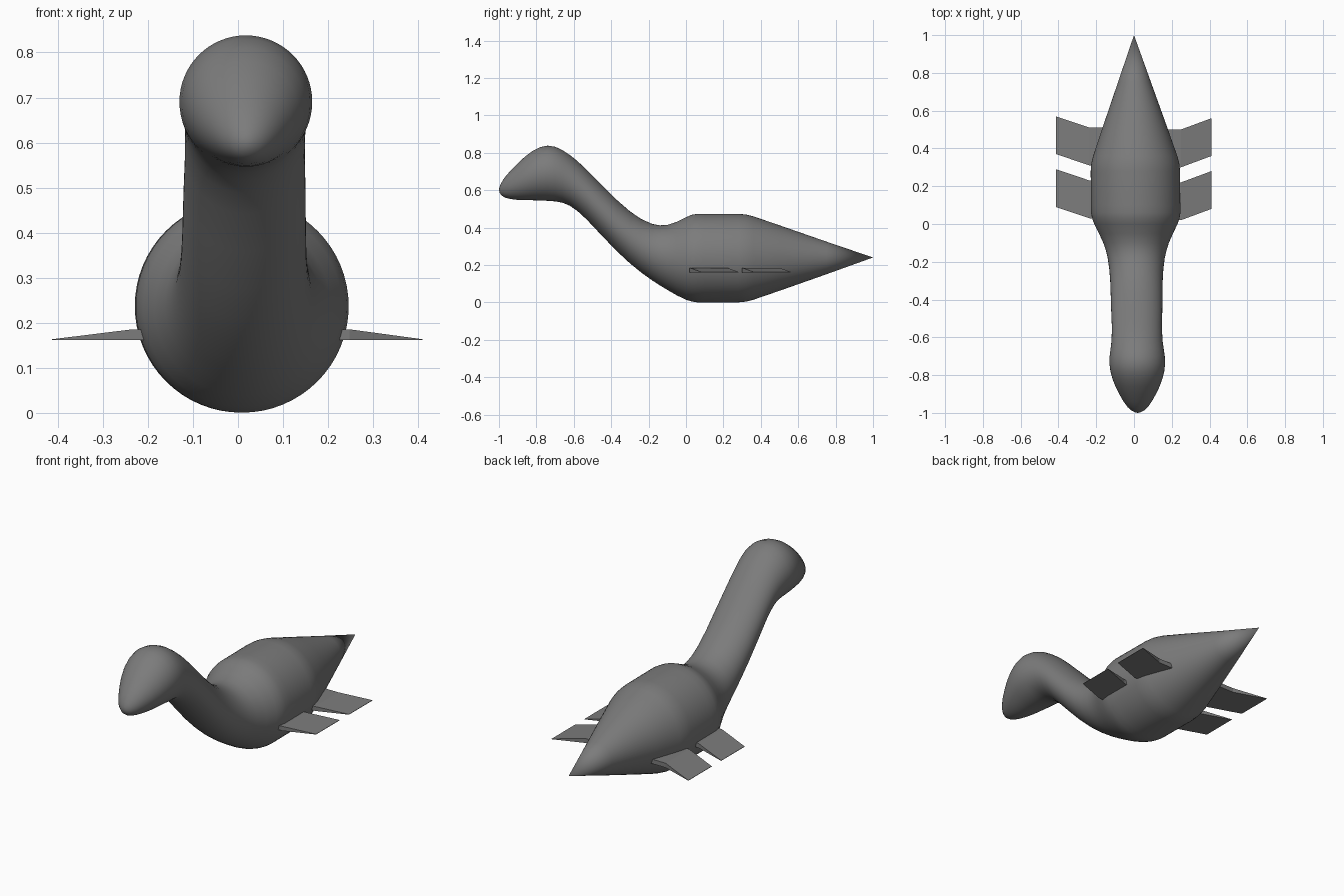
import bpy, bmesh, math

if "Cube" in bpy.data.objects:
    bpy.data.objects.remove(bpy.data.objects["Cube"])

grey = bpy.data.materials.new("grey")
grey.diffuse_color = (0.2, 0.2, 0.2, 1)
grey.use_nodes = True
grey.node_tree.nodes["Principled BSDF"].inputs["Base Color"].default_value = grey.diffuse_color


def finish(name, bm):
    bmesh.ops.recalc_face_normals(bm, faces=bm.faces)
    mesh = bpy.data.meshes.new(name)
    bm.to_mesh(mesh)
    bm.free()
    mesh.materials.append(grey)
    obj = bpy.data.objects.new(name, mesh)
    bpy.context.collection.objects.link(obj)
    return obj


# Body, neck and head: upright circular rings given as (y, top z, bottom z)
PROFILE = [
    (-0.997, 0.618, 0.588), (-0.988, 0.638, 0.573), (-0.97, 0.667, 0.561),
    (-0.94, 0.702, 0.553), (-0.90, 0.743, 0.548), (-0.86, 0.780, 0.546),
    (-0.82, 0.810, 0.546), (-0.78, 0.830, 0.545), (-0.74, 0.838, 0.543),
    (-0.70, 0.832, 0.540), (-0.66, 0.814, 0.533), (-0.62, 0.787, 0.516),
    (-0.58, 0.755, 0.488), (-0.53, 0.708, 0.442), (-0.45, 0.628, 0.357),
    (-0.37, 0.548, 0.274), (-0.30, 0.487, 0.209), (-0.24, 0.446, 0.160),
    (-0.18, 0.419, 0.117), (-0.14, 0.412, 0.091), (-0.10, 0.414, 0.067),
    (-0.05, 0.430, 0.038), (0.00, 0.455, 0.014), (0.03, 0.468, 0.005),
    (0.06, 0.473, 0.0), (0.10, 0.473, 0.0), (0.28, 0.473, 0.0),
    (0.32, 0.470, 0.004), (0.36, 0.460, 0.014), (0.50, 0.412, 0.062),
    (0.75, 0.325, 0.150),
]
SIDES = 64
NOSE, TAIL = (0.02, -1.0, 0.602), (0.0, 1.0, 0.24)

bm = bmesh.new()
rings = []
for y, top, bottom in PROFILE:
    r, cz = (top - bottom) / 2, (top + bottom) / 2
    # the centre line leans very slightly sideways
    cx = 0.01 - 0.01 * y if y < 0.3 else 0.01 * (1 - y)
    rings.append([bm.verts.new((cx + r * math.cos(2 * math.pi * i / SIDES), y,
                                cz + r * math.sin(2 * math.pi * i / SIDES)))
                  for i in range(SIDES)])
for a, b in zip(rings, rings[1:]):
    for i in range(SIDES):
        j = (i + 1) % SIDES
        bm.faces.new((a[i], a[j], b[j], b[i]))
for point, ring in ((NOSE, rings[0]), (TAIL, rings[-1])):
    tip = bm.verts.new(point)
    for i in range(SIDES):
        bm.faces.new((tip, ring[i], ring[(i + 1) % SIDES]))
body = finish("body_neck_and_head", bm)
bpy.context.view_layer.objects.active = body
body.select_set(True)
bpy.ops.object.shade_smooth_by_angle(angle=math.radians(40))


# Flippers: short block at the root, then a wedge swept back to a thin edge
def flipper(name, side, y0):
    root, edge = (0.248, 0.41) if side > 0 else (0.235, 0.413)
    bm = bmesh.new()
    sections = []
    for x, shift, top in ((0.1, 0, 0.185), (root, 0, 0.185), (edge, 0.06, 0.163)):
        sections.append([bm.verts.new((side * x, y0 + shift + dy, z))
                         for dy, z in ((0, 0.161), (0.2, 0.161), (0.2, top), (0, top))])
    for a, b in zip(sections, sections[1:]):
        for i in range(4):
            j = (i + 1) % 4
            bm.faces.new((a[i], a[j], b[j], b[i]))
    bm.faces.new(sections[0])
    bm.faces.new(sections[-1])
    finish(name, bm)


for label, y in (("front", 0.02), ("rear", 0.3)):
    flipper(label + "_right_flipper", 1, y)
    flipper(label + "_left_flipper", -1, y + 0.01)
